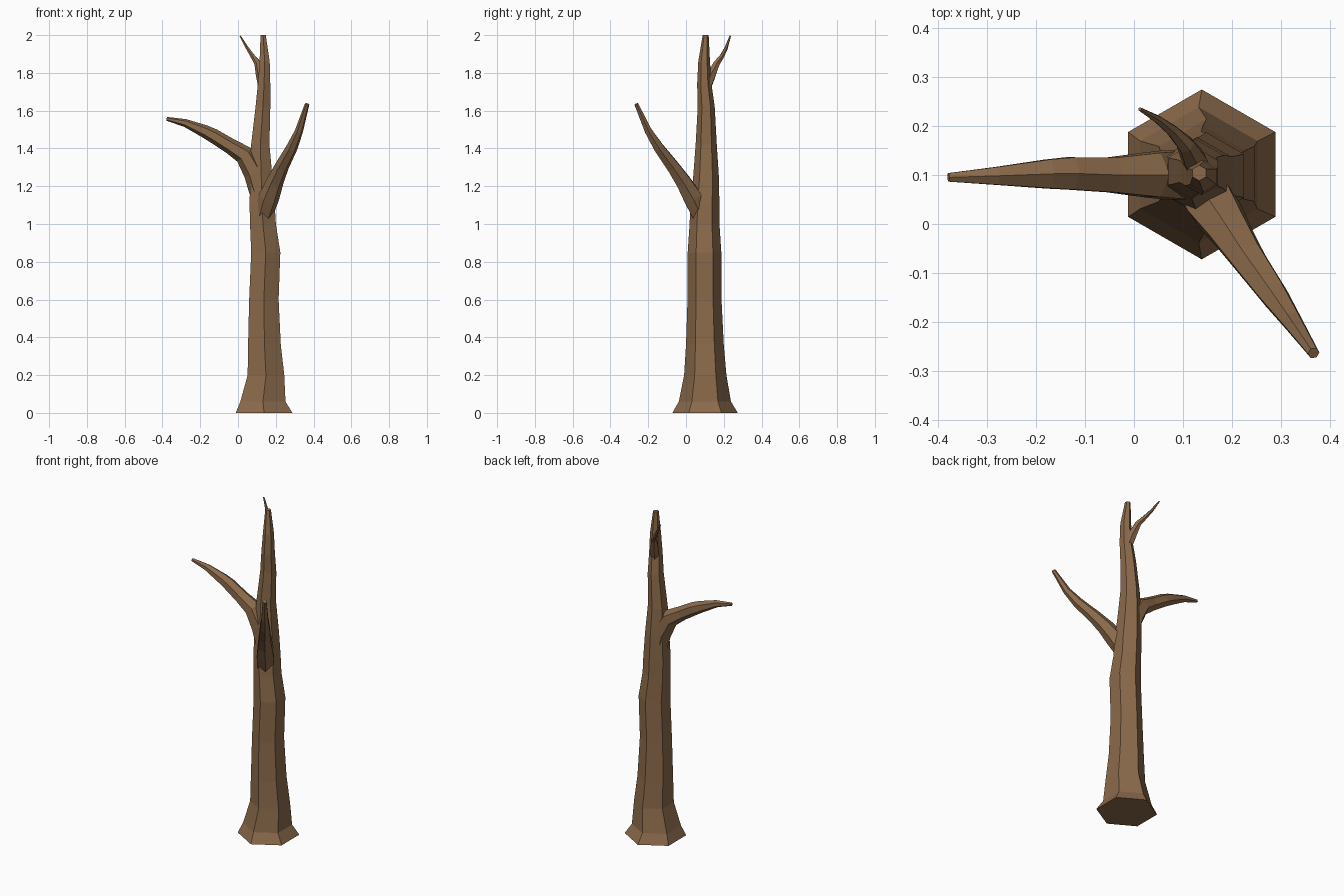
import bpy, bmesh, math
from mathutils import Vector

bark = bpy.data.materials.new("brown bark")
bark.diffuse_color = (0.258, 0.144, 0.070, 1)


def limb(name, rings, flat=False, ref=(0, 0, 1)):
    """Six-sided tapering tube through rings of (x, y, z, radius)."""
    pts = [Vector(r[:3]) for r in rings]
    bm = bmesh.new()
    loops = []
    for i, (p, r) in enumerate(zip(pts, rings)):
        if flat:
            u, v = Vector((0, 1, 0)), Vector((-1, 0, 0))
        else:
            t = (pts[min(i + 1, len(pts) - 1)] - pts[max(i - 1, 0)]).normalized()
            v = t.cross(Vector(ref)).normalized()
            u = v.cross(t)
        loops.append([bm.verts.new(p + r[3] * (math.cos(a) * u + math.sin(a) * v))
                      for a in (k * math.pi / 3 for k in range(6))])
    for a, b in zip(loops, loops[1:]):
        for k in range(6):
            j = (k + 1) % 6
            bm.faces.new((a[k], a[j], b[j], b[k]))
    bm.faces.new(loops[0][::-1])
    bm.faces.new(loops[-1])
    bmesh.ops.recalc_face_normals(bm, faces=bm.faces)
    me = bpy.data.meshes.new(name)
    bm.to_mesh(me)
    bm.free()
    me.materials.append(bark)
    ob = bpy.data.objects.new(name, me)
    bpy.context.collection.objects.link(ob)
    return ob


# trunk with flared foot and a slightly wandering taper
trunk = limb("tree_trunk", [
    (0.138, 0.101, 0.00, 0.173), (0.132, 0.100, 0.06, 0.138),
    (0.148, 0.102, 0.20, 0.112), (0.140, 0.100, 0.36, 0.100),
    (0.137, 0.098, 0.60, 0.090), (0.147, 0.098, 0.85, 0.089),
    (0.132, 0.098, 1.00, 0.079), (0.128, 0.100, 1.10, 0.077),
    (0.123, 0.106, 1.25, 0.068), (0.118, 0.107, 1.42, 0.056),
    (0.132, 0.107, 1.62, 0.045), (0.138, 0.097, 1.74, 0.038),
    (0.141, 0.096, 1.86, 0.031), (0.133, 0.104, 2.00, 0.016)], flat=True)

# branches, thick at the collar and thin at the tip
branches = [
    limb("left_branch", [
        (0.115, 0.100, 1.17, 0.055), (0.088, 0.100, 1.27, 0.058),
        (0.035, 0.100, 1.365, 0.052), (-0.045, 0.100, 1.415, 0.041),
        (-0.130, 0.103, 1.467, 0.038), (-0.175, 0.102, 1.490, 0.034),
        (-0.280, 0.098, 1.535, 0.021), (-0.378, 0.095, 1.557, 0.010)]),
    limb("right_branch", [
        (0.135, 0.075, 1.05, 0.050), (0.163, 0.035, 1.14, 0.056),
        (0.196, -0.015, 1.225, 0.046), (0.232, -0.070, 1.305, 0.038),
        (0.284, -0.143, 1.402, 0.031), (0.322, -0.198, 1.490, 0.022),
        (0.366, -0.263, 1.635, 0.012)]),
    limb("top_twig", [
        (0.138, 0.100, 1.70, 0.026), (0.122, 0.132, 1.785, 0.027),
        (0.105, 0.162, 1.850, 0.019), (0.078, 0.190, 1.888, 0.013),
        (0.050, 0.212, 1.930, 0.009), (0.012, 0.234, 1.995, 0.004)]),
]

# fuse the branches into the trunk as one skin
bpy.context.view_layer.objects.active = trunk
for b in branches:
    m = trunk.modifiers.new("join " + b.name, 'BOOLEAN')
    m.operation = 'UNION'
    m.solver = 'EXACT'
    m.object = b
    bpy.ops.object.modifier_apply(modifier=m.name)
    bpy.data.objects.remove(b)
trunk.name = "tree"
